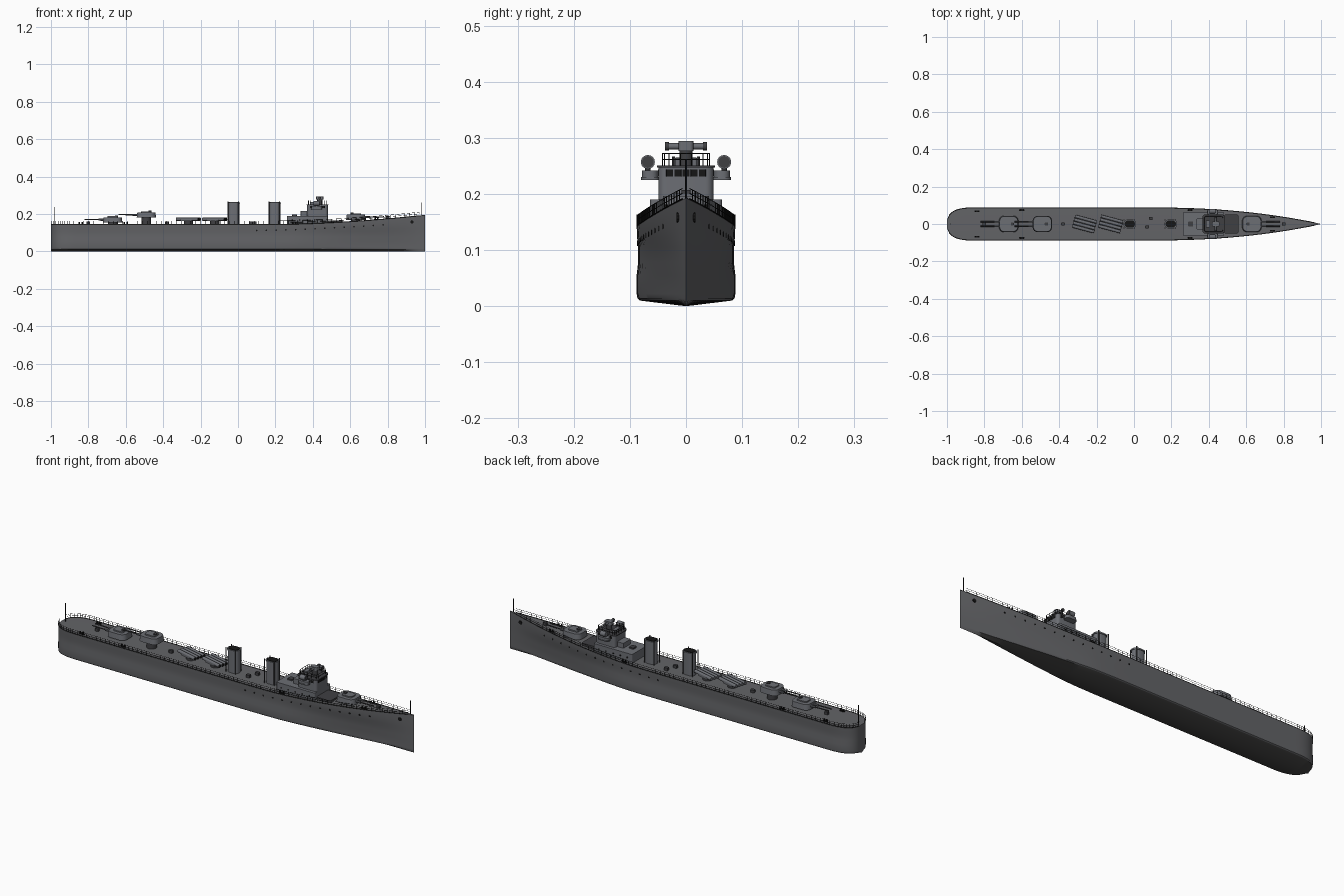
import bpy, bmesh, math
from mathutils import Vector, Matrix

if "Cube" in bpy.data.objects:
    bpy.data.objects.remove(bpy.data.objects["Cube"])


def material(name, r, g, b):
    m = bpy.data.materials.new(name)
    m.use_nodes = True
    m.diffuse_color = (r, g, b, 1)
    m.node_tree.nodes["Principled BSDF"].inputs["Base Color"].default_value = (r, g, b, 1)
    return m


HULL = material("hull grey", .125, .127, .135)
DECK = material("deck grey", .066, .065, .064)
HOUSE = material("superstructure grey", .15, .157, .175)
DARK = material("fitting grey", .05, .05, .055)
BLACK = material("black", .008, .008, .008)


def finish(name, bm, *mats):
    bmesh.ops.recalc_face_normals(bm, faces=bm.faces)
    me = bpy.data.meshes.new(name)
    bm.to_mesh(me)
    bm.free()
    for m in mats:
        me.materials.append(m)
    me.shade_smooth()
    me.set_sharp_from_angle(angle=math.radians(35))
    ob = bpy.data.objects.new(name, me)
    bpy.context.collection.objects.link(ob)
    return ob


def add_rod(bm, a, b, r, sides=6, r2=None):
    a, b = Vector(a), Vector(b)
    d = b - a
    mat = Matrix.Translation((a + b) / 2) @ d.to_track_quat('Z', 'Y').to_matrix().to_4x4()
    bmesh.ops.create_cone(bm, cap_ends=True, segments=sides, radius1=r,
                          radius2=r if r2 is None else r2, depth=d.length, matrix=mat)


def rods(name, items, mat, sides=6):
    bm = bmesh.new()
    for a, b, r in items:
        add_rod(bm, a, b, r, sides)
    return finish(name, bm, mat)


def outline(x0, x1, half, r, cy=0, seg=6):
    """Rounded rectangle in plan."""
    pts = []
    for i, (cx, sy) in enumerate([(x1 - r, half - r), (x0 + r, half - r),
                                  (x0 + r, r - half), (x1 - r, r - half)]):
        for k in range(seg + 1):
            a = math.pi / 2 * (i + k / seg)
            pts.append((cx + r * math.cos(a), cy + sy + r * math.sin(a)))
    return pts


def block(name, x0, x1, half, z0, z1, mat, r=.004, cy=0, taper=1.0):
    """Upright prism with rounded plan corners."""
    bm = bmesh.new()
    pts = outline(x0, x1, half, r, cy)
    mx = (x0 + x1) / 2
    low = [bm.verts.new((x, y, z0)) for x, y in pts]
    top = [bm.verts.new((mx + (x - mx) * taper, cy + (y - cy) * taper, z1)) for x, y in pts]
    n = len(pts)
    bm.faces.new(low)
    bm.faces.new(top)
    for i in range(n):
        bm.faces.new((low[i], low[(i + 1) % n], top[(i + 1) % n], top[i]))
    bmesh.ops.remove_doubles(bm, verts=bm.verts, dist=1e-5)
    return finish(name, bm, mat)


# Hull form: beam, sheer and section shape
def beam(x):
    if x < -.86:
        t = min(1, (-.86 - x) / .14)
        return .088 * (1 - t ** 2.6) ** (1 / 2.6)
    t = max(0, (x - .1) / .9)
    return .088 * (1 - t ** 2.2)


def sheer(x):
    return .143 + .05 * max(0, (x - .2) / .8) ** 1.7


def section(x):
    w, d = beam(x), sheer(x)
    fine = max(0, (x - .3) / .7)
    lo = w * (1 - .4 * fine)
    mid = w * (1 - .2 * fine)
    return [(0, 0), (lo * .93, .010), (lo * .985, .014), (lo, .022), (lo, .055), (mid * .97, .078),
            (mid * .97, .105), (w * .99, .122), (w, d), (w * .98, d), (0, d + .002)]


def hull_y(x, z):
    s = section(x)[:9]
    for (ya, za), (yb, zb) in zip(s, s[1:]):
        if za <= z <= zb:
            return ya + (yb - ya) * (z - za) / (zb - za)
    return s[-1][0]


stations = [-.86 - .14 * math.sin(math.pi / 2 * i / 12) for i in range(12, 0, -1)]
stations += [-.86 + 1.86 * i / 50 for i in range(51)]
bm = bmesh.new()
rings = []
for x in stations:
    s = section(x)
    pts = s + [(-y, z) for y, z in s[-2:0:-1]]
    rings.append([bm.verts.new((x, y, z)) for y, z in pts])
for a, b in zip(rings, rings[1:]):
    for i in range(len(a)):
        j = (i + 1) % len(a)
        bm.faces.new((a[i], b[i], b[j], a[j]))
bmesh.ops.remove_doubles(bm, verts=bm.verts, dist=1e-5)
hull = finish("hull", bm, HULL, DECK)
for p in hull.data.polygons:
    p.material_index = 1 if p.normal.z > .8 else 0

# Deck edge railings
rail = []
xs = [-.998 + .012 * i for i in range(12)] + [-.85 + .026 * i for i in range(71)]
for s in (1, -1):
    line = [Vector((x, s * beam(x) * .985, sheer(x))) for x in xs]
    for p, q in zip(line, line[1:]):
        rail.append((p, p + Vector((0, 0, .02)), .0011))
        for h in (.0015, .011, .02):
            up = Vector((0, 0, h))
            rail.append((p + up, q + up, .0015 if h < .005 else .0008))
rods("deck_railings", rail, BLACK, 4)

# Portholes, hawse holes and staffs
ports = []
for s in (1, -1):
    for i in range(14):
        x = .1 + .052 * i
        z = .112 + .03 * (i / 13) ** 1.6
        y = hull_y(x, z)
        ports.append(((x, s * (y - .003), z), (x, s * (y + .001), z), .0045))
    y = hull_y(.93, .158)
    ports.append(((.93, s * (y - .004), .158), (.93, s * (y + .003), .158), .009))
rods("portholes", ports, BLACK, 10)
rods("jack_and_ensign_staffs", [((.98, 0, .19), (.98, 0, .262), .0018),
                                ((-.98, 0, .14), (-.98, 0, .238), .0018)], BLACK)


# Gun turrets
def turret(name, x, z, base, d):
    block(name + "_base", x - .025, x + .025, .025, base, z, DARK, .025)
    block(name + "_shield", x - .052, x + .052, .044, z, z + .028, HOUSE, .028, taper=.93)
    block(name + "_roof", x - .028, x + .028, .022, z + .028, z + .034, HOUSE, .01)
    block(name + "_sight", x - d * .02 - .008, x - d * .02 + .008, .008, z + .034, z + .039, DARK)
    rods(name + "_barrels", [((x + d * .04, s * .012, z + .015), (x + d * .15, s * .012, z + .017), .003)
                             for s in (1, -1)], DARK, 8)
    rods(name + "_sleeves", [((x + d * .04, s * .012, z + .015), (x + d * .075, s * .012, z + .0155), .0055)
                             for s in (1, -1)], HOUSE, 10)


turret("fore_turret", .63, .168, .15, 1)
turret("raised_aft_turret", -.49, .18, .14, -1)
turret("aft_turret", -.67, .154, .14, -1)

# Torpedo tube mounts
for name, x in (("aft_torpedo_mount", -.265), ("fore_torpedo_mount", -.125)):
    rot = Matrix.Translation((x, 0, 0)) @ Matrix.Rotation(math.radians(-15), 4, 'Z')
    block(name + "_base", x - .025, x + .025, .025, .14, .163, DARK, .025)
    tubes = rods(name + "_tubes", [((-.06, y, .172), (.06, y, .172), .0085)
                                   for y in (-.027, -.009, .009, .027)], HOUSE, 12)
    caps = rods(name + "_muzzles", [((.06, y, .172), (.061, y, .172), .0065)
                                    for y in (-.027, -.009, .009, .027)], BLACK, 12)
    bed = block(name + "_cradle", -.035, .03, .036, .162, .172, HOUSE)
    for ob in (tubes, caps, bed):
        ob.matrix_world = rot

# Funnels with caps and steam pipes
for name, x in (("aft_funnel", -.022), ("fore_funnel", .197)):
    block(name, x - .031, x + .031, .022, .14, .262, HOUSE, .022)
    block(name + "_rim", x - .034, x + .034, .025, .255, .262, HOUSE, .025)
    block(name + "_opening", x - .028, x + .028, .019, .262, .265, BLACK, .019)
    rods(name + "_pipes", [((x + dx, s * .022, .142), (x + dx, s * .022, .267), .0028)
                           for dx in (-.031, .024) for s in (1, -1)], DARK, 8)

# Forward deckhouse and bridge
block("deckhouse", .262, .48, .064, .14, .19, HOUSE, .006)
block("deckhouse_hatch", .29, .315, .014, .19, .197, DARK)
block("gun_deck_house", .48, .56, .05, .14, .166, DARK, .01)
block("bridge", .37, .48, .049, .19, .25, HOUSE, .014)
block("bridge_roof", .366, .484, .052, .247, .251, DARK, .016)
block("bridge_rear_house", .335, .37, .03, .19, .215, HOUSE)
for i in range(5):
    y = -.029 + .0145 * i
    block("front_window", .479, .4815, .0062, .231, .244, BLACK, .0005, cy=y)
for s in (1, -1):
    for i in range(4):
        x = .385 + .021 * i
        block("side_window", x, x + .016, .0012, .231, .244, BLACK, .0005, cy=s * .049)
    for i in range(5):
        rods("deckhouse_porthole", [((.29 + .04 * i, s * .062, .168),
                                     (.29 + .04 * i, s * .065, .168), .0045)], BLACK, 10)

    # Searchlight wings
    block("searchlight_platform", .39, .45, .016, .225, .23, HOUSE, .012, cy=s * .064)
    block("searchlight_screen", .392, .448, .014, .23, .242, HOUSE, .012, cy=s * .064)
    rods("searchlight_post", [((.42, s * .068, .242), (.42, s * .068, .25), .005)], DARK, 8)
    rods("searchlight", [((.405, s * .068, .257), (.434, s * .068, .257), .0125)], HOUSE, 16)
    rods("searchlight_lens", [((.434, s * .068, .257), (.436, s * .068, .257), .0105)], DARK, 16)

# Bridge top rail
pts = outline(.375, .476, .042, .012, seg=2)
top_rail = []
for i, (x, y) in enumerate(pts):
    u, v = pts[(i + 1) % len(pts)]
    n = max(1, round(math.hypot(u - x, v - y) / .018))
    for k in range(n):
        px, py = x + (u - x) * k / n, y + (v - y) * k / n
        top_rail.append(((px, py, .25), (px, py, .272), .001))
    for z in (.261, .272):
        top_rail.append(((x, y, z), (u, v, z), .001))
rods("bridge_railing", top_rail, BLACK, 5)

# Rangefinder
block("rangefinder_pedestal", .422, .452, .012, .25, .277, DARK, .012)
block("rangefinder_body", .418, .456, .013, .277, .294, HOUSE, .006)
rods("rangefinder_arm", [((.437, -.034, .285), (.437, .034, .285), .0055)], HOUSE, 12)
rods("rangefinder_ends", [((.437, s * .03, .285), (.437, s * .037, .285), .0075)
                          for s in (1, -1)], DARK, 12)
block("chart_table", .385, .405, .02, .25, .264, HOUSE)

# Bollards, winches and deck vents
bollards = []
for x, y in ((-.84, .068), (-.6, .074), (.3, .074), (.74, .036)):
    for s in (1, -1):
        block("bollard_plate", x - .014, x + .014, .005, sheer(x), sheer(x) + .004, BLACK, .003, cy=s * y)
        for dx in (-.008, .008):
            bollards.append(((x + dx, s * y, sheer(x)), (x + dx, s * y, sheer(x) + .013), .0035))
rods("bollards", bollards, BLACK, 8)
for x, y in ((.07, -.015), (.09, .03), (-.38, 0), (-.8, 0), (.8, 0)):
    block("deck_winch", x - .01, x + .01, .008, sheer(x), sheer(x) + .016, DARK, .004, cy=y)
